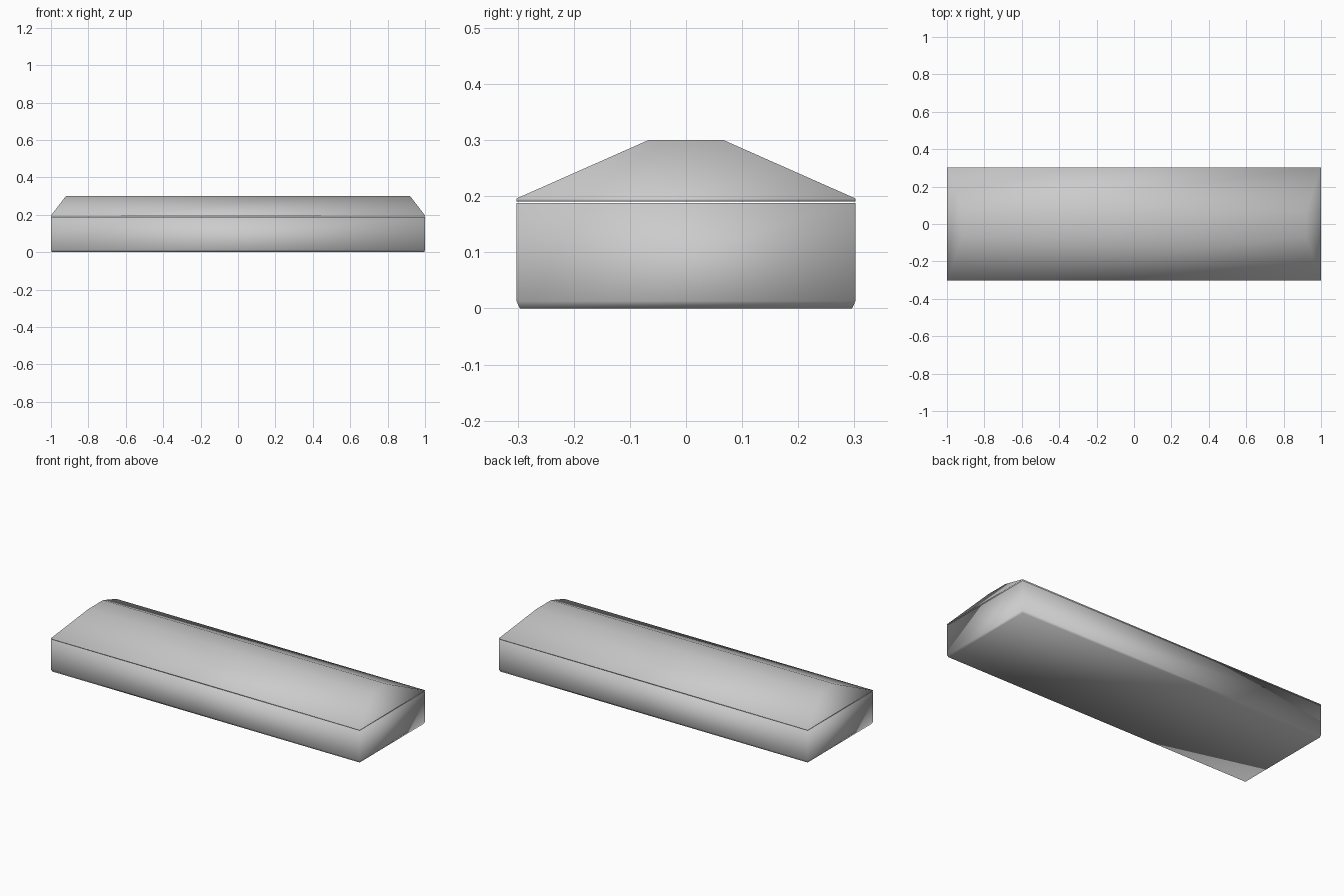
import bpy, bmesh

if "Cube" in bpy.data.objects:
    bpy.data.objects.remove(bpy.data.objects["Cube"])


def lofted_block(name, rings):
    """Closed block through stacked rectangles (half_x, half_y, z)."""
    bm = bmesh.new()
    loops = [[bm.verts.new((sx * hx, sy * hy, z))
              for sx, sy in ((-1, -1), (1, -1), (1, 1), (-1, 1))]
             for hx, hy, z in rings]
    for lower, upper in zip(loops, loops[1:]):
        for i in range(4):
            j = (i + 1) % 4
            bm.faces.new((lower[i], lower[j], upper[j], upper[i]))
    bm.faces.new(loops[0][::-1])
    bm.faces.new(loops[-1])
    for face in bm.faces:
        face.smooth = True
    mesh = bpy.data.meshes.new(name)
    bm.to_mesh(mesh)
    bm.free()
    obj = bpy.data.objects.new(name, mesh)
    bpy.context.collection.objects.link(obj)
    return obj


# Lower case with a small chamfer around the foot
lofted_block("case", [(0.995, 0.296, 0.0), (1.0, 0.302, 0.013), (1.0, 0.302, 0.188)])

# Hipped lid, separated from the case by a thin seam
lofted_block("lid", [(1.0, 0.302, 0.191), (1.0, 0.302, 0.196), (0.92, 0.067, 0.30)])
